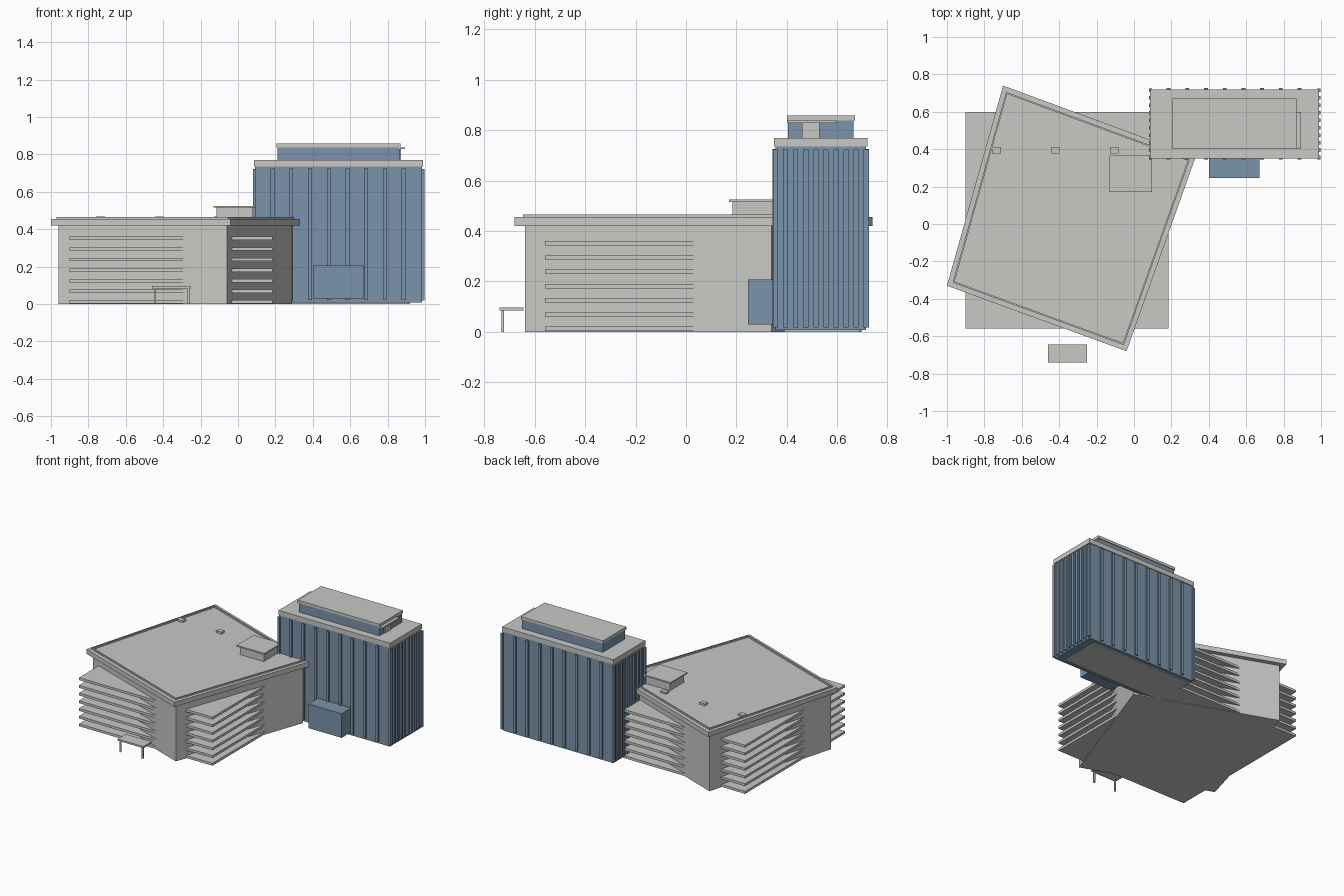
import bpy
import bmesh

cube = bpy.data.objects.get("Cube")
if cube:
    bpy.data.objects.remove(cube, do_unlink=True)


def material(name, rgb):
    mat = bpy.data.materials.new(name)
    mat.use_nodes = True
    mat.diffuse_color = (*rgb, 1)
    mat.node_tree.nodes["Principled BSDF"].inputs["Base Color"].default_value = (*rgb, 1)
    return mat


CONCRETE = material("light concrete", (0.58, 0.58, 0.56))
GLASS = material("blue glass", (0.195, 0.295, 0.40))


def prism(name, outline, z0, z1, mat):
    """Extrude a counter-clockwise outline from z0 up to z1."""
    bm = bmesh.new()
    face = bm.faces.new([bm.verts.new((x, y, z0)) for x, y in outline])
    top = bmesh.ops.extrude_face_region(bm, geom=[face])["geom"]
    for v in top:
        if isinstance(v, bmesh.types.BMVert):
            v.co.z = z1
    bmesh.ops.recalc_face_normals(bm, faces=bm.faces)
    mesh = bpy.data.meshes.new(name)
    bm.to_mesh(mesh)
    bm.free()
    mesh.materials.append(mat)
    obj = bpy.data.objects.new(name, mesh)
    bpy.context.collection.objects.link(obj)
    return obj


def box(name, x0, x1, y0, y1, z0, z1, mat):
    return prism(name, [(x0, y0), (x1, y0), (x1, y1), (x0, y1)], z0, z1, mat)


# Twisted hall: one skewed outline, shrunk about its centre for walls and rim
ROOF = [(-1.0, -0.33), (-0.04, -0.68), (0.33, 0.36), (-0.70, 0.74)]
CENTRE = (-0.35, 0.02)


def shrunk(k):
    return [(CENTRE[0] + (x - CENTRE[0]) * k, CENTRE[1] + (y - CENTRE[1]) * k) for x, y in ROOF]


prism("hall_walls", shrunk(0.94), 0, 0.42, CONCRETE)
prism("hall_roof", ROOF, 0.42, 0.455, CONCRETE)

# Thin raised rim on the roof
outer, inner = shrunk(0.953), shrunk(0.937)
for i in range(4):
    j = (i + 1) % 4
    prism("roof_rim", [outer[i], outer[j], inner[j], inner[i]], 0.45, 0.466, CONCRETE)

# Straight floor plates that poke out of the walls
for i in range(7):
    z = 0.003 + i * 0.0565
    box("floor_plate", -0.90, 0.185, -0.56, 0.60, z, z + 0.018, CONCRETE)

# Roof house and vents
box("roof_house", -0.115, 0.08, 0.185, 0.35, 0.45, 0.515, CONCRETE)
box("roof_house_lid", -0.13, 0.095, 0.17, 0.365, 0.515, 0.525, CONCRETE)
for x in (-0.735, -0.42, -0.105):
    box("roof_vent", x - 0.023, x + 0.023, 0.378, 0.412, 0.45, 0.469, CONCRETE)

# Entrance canopy on two posts
box("canopy", -0.46, -0.25, -0.74, -0.645, 0.084, 0.096, CONCRETE)
for x in (-0.445, -0.265):
    box("canopy_post", x - 0.005, x + 0.005, -0.732, -0.722, 0, 0.085, CONCRETE)

# Tower
box("tower_base", 0.10, 0.92, 0.39, 0.69, 0, 0.02, CONCRETE)
box("tower_body", 0.09, 0.985, 0.355, 0.715, 0.008, 0.735, GLASS)
box("tower_cap", 0.085, 0.99, 0.35, 0.72, 0.735, 0.77, CONCRETE)
box("tower_annex", 0.40, 0.67, 0.245, 0.36, 0.03, 0.207, GLASS)

# Window fins: wide spacing along the long sides, close on the short sides
for i in range(1, 9):
    x = 0.085 + i * 0.1
    for y in (0.351, 0.719):
        box("long_side_fin", x - 0.01, x + 0.01, y - 0.007, y + 0.007, 0.022, 0.725, GLASS)
for i in range(10):
    y = 0.355 + i * 0.04
    for x in (0.087, 0.99):
        box("short_side_fin", x - 0.008, x + 0.008, y - 0.01, y + 0.01, 0.018, 0.723, GLASS)

# Penthouse with a door and small canopy at its right-hand end
box("penthouse", 0.21, 0.865, 0.405, 0.665, 0.77, 0.838, GLASS)
box("penthouse_roof", 0.205, 0.87, 0.40, 0.67, 0.838, 0.858, CONCRETE)
box("penthouse_door", 0.86, 0.872, 0.46, 0.53, 0.77, 0.828, CONCRETE)
box("penthouse_door_canopy", 0.86, 0.892, 0.40, 0.60, 0.828, 0.838, CONCRETE)
